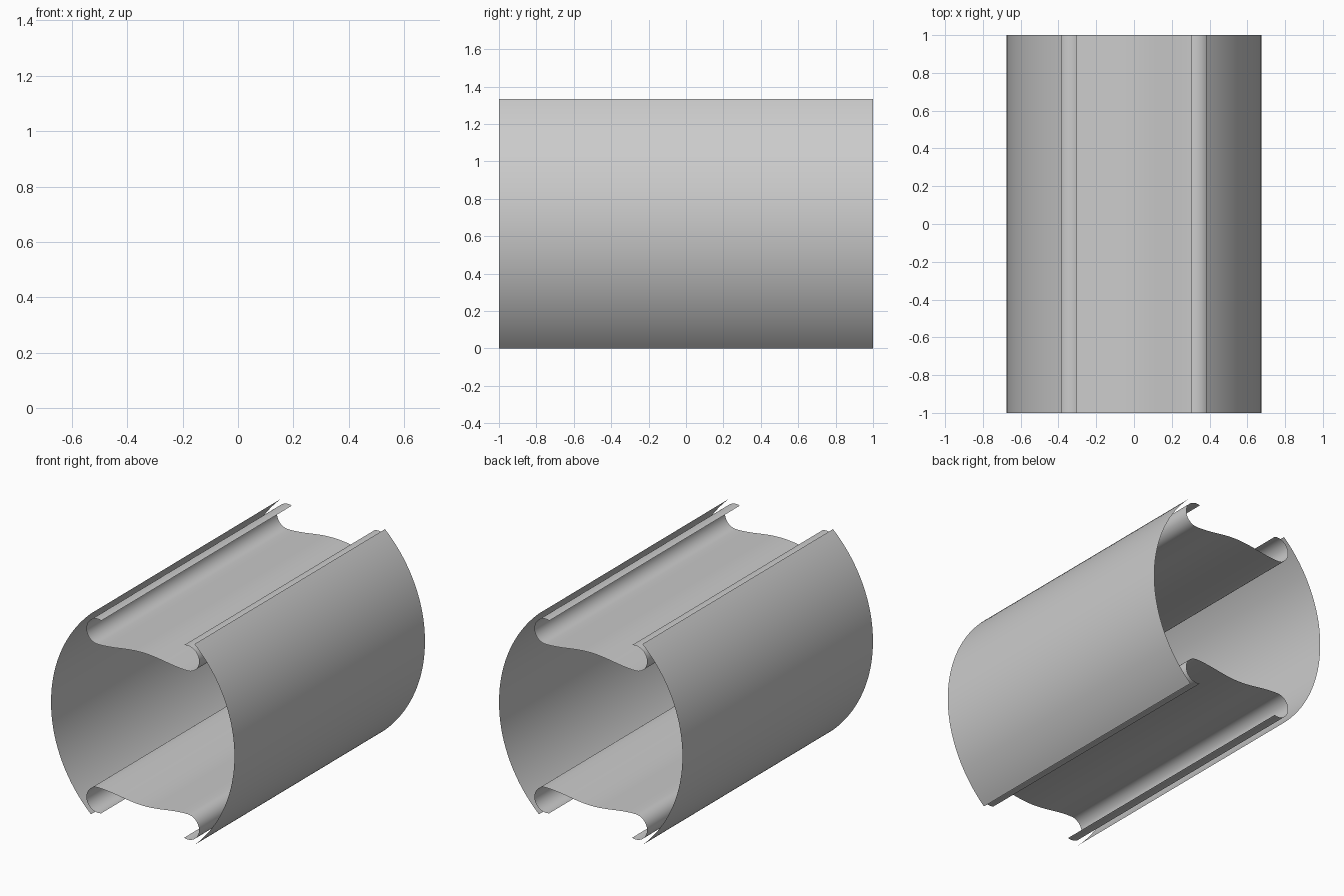
import bpy
from math import sin, cos, pi, radians, asin

if "Cube" in bpy.data.objects:
    bpy.data.objects.remove(bpy.data.objects["Cube"])

MID = 0.667      # height of the centre axis
HALF = 1.0       # half length along y


def sheet(name, profile):
    """Thin open sheet: an (x, z) profile swept along y."""
    n = len(profile)
    verts = [(x, y, z) for y in (-HALF, HALF) for x, z in profile]
    faces = [(i, i + 1, n + i + 1, n + i) for i in range(n - 1)]
    mesh = bpy.data.meshes.new(name)
    mesh.from_pydata(verts, [], faces)
    ob = bpy.data.objects.new(name, mesh)
    bpy.context.collection.objects.link(ob)
    mesh.shade_smooth()
    return ob


# Bowed side walls
R, CX = 0.904, -0.230
span = asin(MID / R)
steps = 48
arc = [(CX + R * cos(t), MID + R * sin(t))
       for t in (-span + 2 * span * i / steps for i in range(steps + 1))]
sheet("right_wall", arc)
sheet("left_wall", [(-x, z) for x, z in reversed(arc)])

# Channel profile: rolled lip, then a gentle wave up to the middle
LX, LZ, LR = 0.330, 0.560, 0.084
half = []
for i in range(29):
    a = radians(108 - 198 * i / 28)
    half.append((LX + LR * cos(a), LZ + LR * sin(a)))
for i in range(1, 17):
    t = i / 16
    half.append((LX * (1 - t), 0.492 - 0.016 * cos(pi * t)))
channel = half + [(-x, z) for x, z in reversed(half[:-1])]

# Upper and lower channels
sheet("top_channel", [(x, MID + z) for x, z in reversed(channel)])
sheet("bottom_channel", [(x, MID - z) for x, z in channel])
